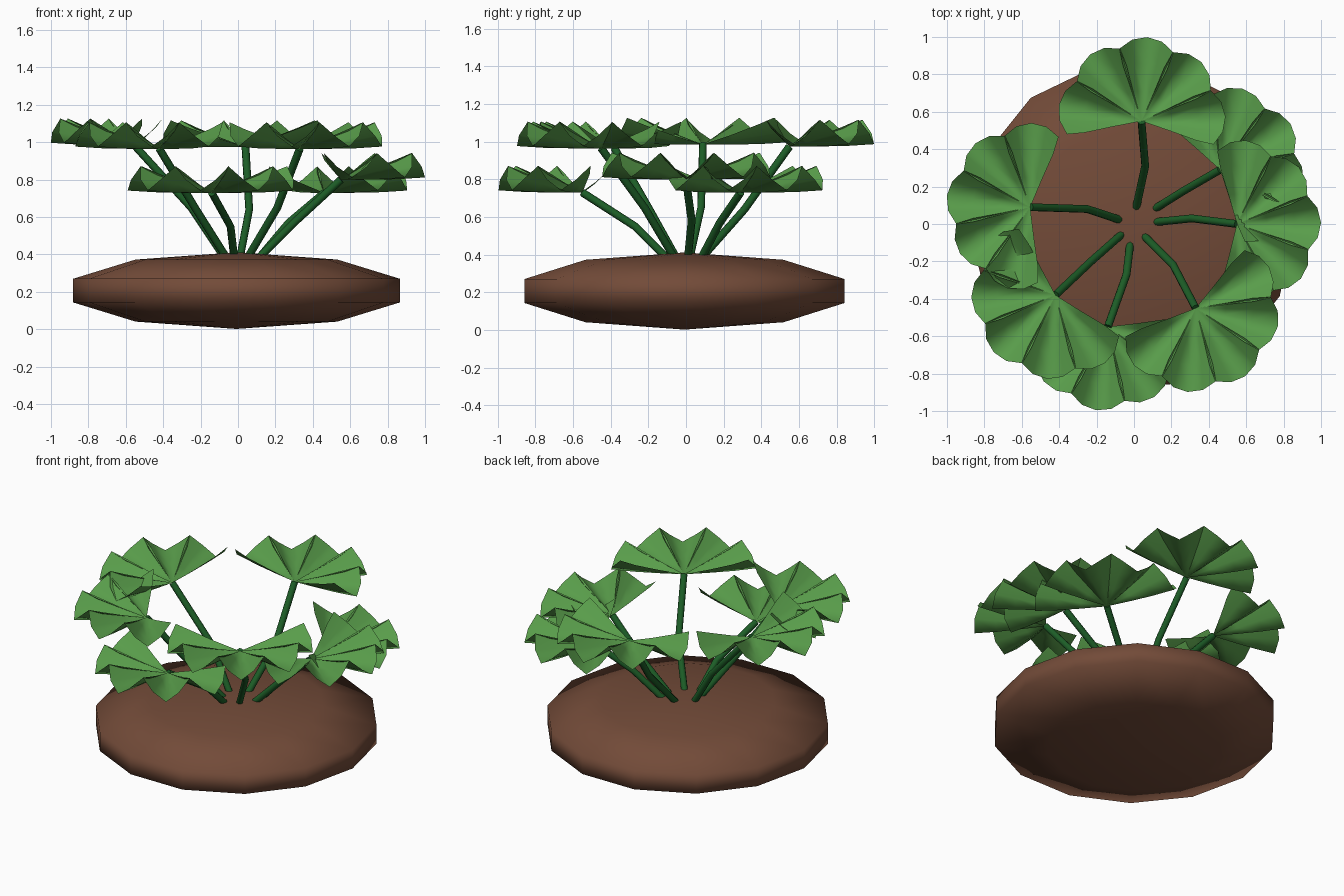
import bpy, bmesh
from math import radians, sin, cos
from mathutils import Vector, Matrix

cube = bpy.data.objects.get("Cube")
if cube:
    bpy.data.objects.remove(cube, do_unlink=True)


def material(name, rgb):
    m = bpy.data.materials.new(name)
    m.use_nodes = True
    color = (*rgb, 1)
    m.diffuse_color = color
    m.node_tree.nodes["Principled BSDF"].inputs["Base Color"].default_value = color
    return m


SOIL = material("soil brown", (0.17, 0.07, 0.04))
STEM = material("stem dark green", (0.012, 0.11, 0.02))
LEAF = material("leaf green", (0.10, 0.34, 0.07))


def add_mesh(name, bm, mat):
    me = bpy.data.meshes.new(name)
    bm.to_mesh(me)
    bm.free()
    ob = bpy.data.objects.new(name, me)
    bpy.context.collection.objects.link(ob)
    me.materials.append(mat)
    return ob


def smooth(ob, angle):
    bpy.ops.object.select_all(action='DESELECT')
    ob.select_set(True)
    bpy.context.view_layer.objects.active = ob
    bpy.ops.object.shade_smooth_by_angle(angle=radians(angle))


# Flattened soil mound
bm = bmesh.new()
bmesh.ops.create_uvsphere(bm, u_segments=14, v_segments=5, radius=1)
bm.transform(Matrix.Translation((-0.008, -0.008, 0.207))
             @ Matrix.Rotation(radians(90), 4, 'Z')
             @ Matrix.Diagonal((0.918, 0.918, 0.205, 1)))
smooth(add_mesh("soil_mound", bm, SOIL), 120)


# Cupped petal rows: radius, half angle in degrees, centre height, rise at the sides
ROWS = [(0.16, 22, 0.0, 0.05), (0.31, 22.5, 0.003, 0.1), (0.42, 21, 0.012, 0.13)]
ACROSS = [-1, -0.5, 0, 0.5, 1]


def add_petal(bm, turn, matrix):
    base = bm.verts.new(matrix @ Vector((0, 0, 0)))
    previous = None
    for i, (r, half, low, rise) in enumerate(ROWS):
        row = []
        for u in ACROSS:
            a = turn + radians(half) * u
            # the outer row is rounded toward its corners
            reach = r + (0.03 - 0.045 * u * u if i == len(ROWS) - 1 else 0)
            z = low + rise * abs(u) ** 1.2
            row.append(bm.verts.new(matrix @ Vector((reach * cos(a), reach * sin(a), z))))
        for k in range(len(row) - 1):
            if previous:
                bm.faces.new((previous[k], row[k], row[k + 1], previous[k + 1]))
            else:
                bm.faces.new((base, row[k], row[k + 1]))
        previous = row


def add_leaf(name, tip, heading):
    bm = bmesh.new()
    matrix = Matrix.Translation(tip) @ Matrix.Rotation(radians(heading), 4, 'Z')
    for i in range(-2, 3):
        add_petal(bm, radians(41.5 * i), matrix)
    smooth(add_mesh(name, bm, LEAF), 80)


def add_stem(name, points):
    cu = bpy.data.curves.new(name, 'CURVE')
    cu.dimensions = '3D'
    cu.bevel_depth = 0.021
    cu.bevel_resolution = 2
    cu.use_fill_caps = True
    spline = cu.splines.new('POLY')
    spline.points.add(len(points) - 1)
    for p, co in zip(spline.points, points):
        p.co = (*co, 1)
    ob = bpy.data.objects.new(name, cu)
    bpy.context.collection.objects.link(ob)
    cu.materials.append(STEM)


# Each plant stalk: root, bend, tip, leaf heading in degrees
STALKS = {
    "back": ((0.01, 0.08), (0.06, 0.31, 0.64), (0.04, 0.55, 0.975), 86),
    "back_left": ((0.11, 0.08), (0.27, 0.18, 0.57), (0.46, 0.29, 0.73), 33),
    "left": ((0.11, 0.01), (0.31, 0.03, 0.58), (0.55, 0.0, 0.80), 1),
    "front_left": ((0.05, -0.06), (0.21, -0.22, 0.65), (0.33, -0.45, 0.965), -54),
    "front": ((-0.02, -0.10), (-0.04, -0.27, 0.55), (-0.14, -0.55, 0.73), -98),
    "front_right": ((-0.06, -0.05), (-0.23, -0.20, 0.65), (-0.42, -0.38, 0.965), -137),
    "right": ((-0.07, 0.02), (-0.25, 0.08, 0.65), (-0.555, 0.09, 0.985), 172),
}
for side, (root, bend, tip, heading) in STALKS.items():
    add_stem("stem_" + side, [(*root, 0.38), bend, tip])
    add_leaf("leaf_" + side, Vector(tip), heading)
